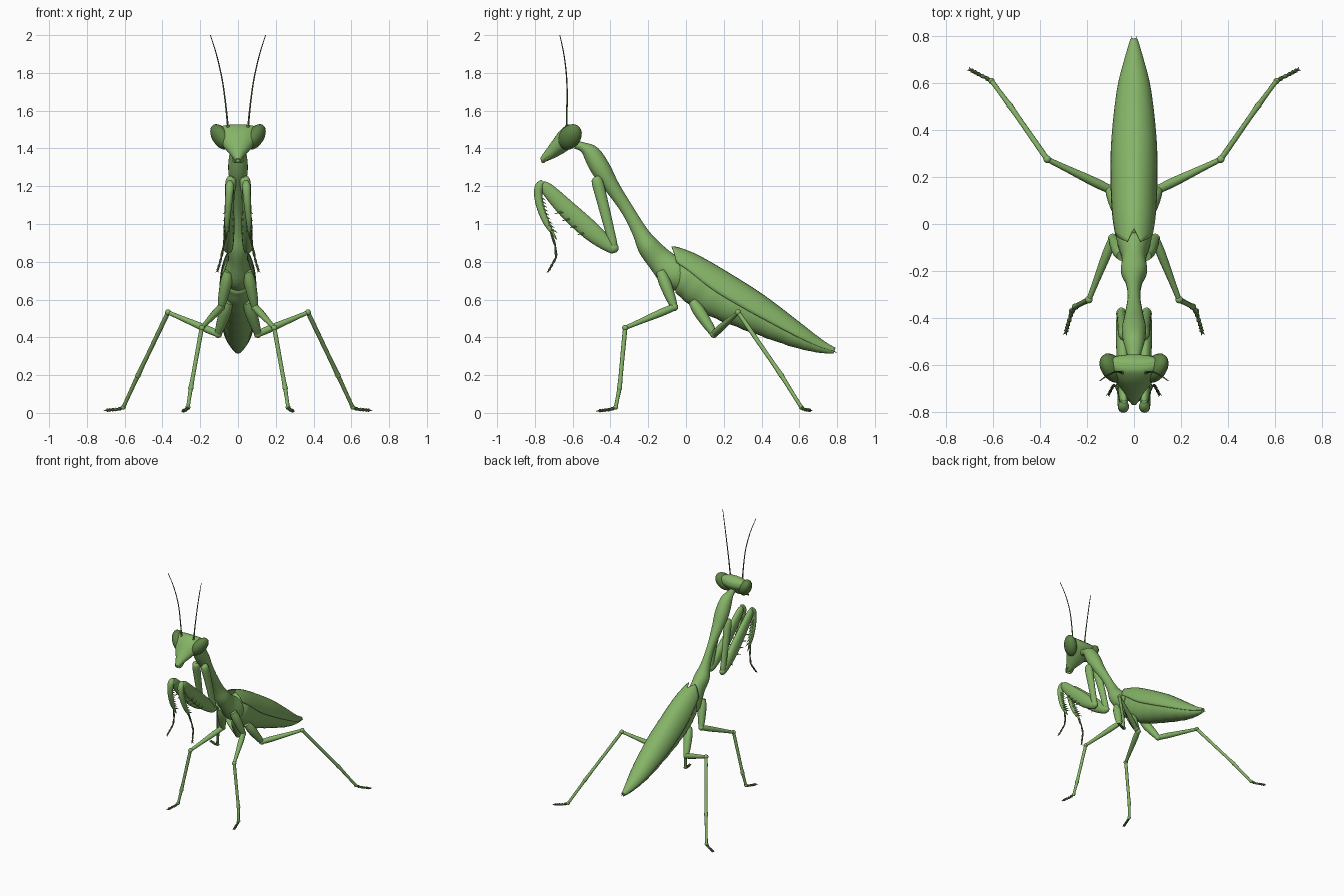
import bpy, bmesh, math
from mathutils import Vector, Matrix

if "Cube" in bpy.data.objects:
    bpy.data.objects.remove(bpy.data.objects["Cube"])


def material(name, rgb):
    m = bpy.data.materials.new(name)
    m.diffuse_color = (*rgb, 1)
    m.use_nodes = True
    m.node_tree.nodes["Principled BSDF"].inputs["Base Color"].default_value = m.diffuse_color
    return m


GREEN = material("leaf_green", (0.235, 0.455, 0.135))
EYE = material("eye_green", (0.11, 0.225, 0.06))
DARK = material("dark_green", (0.10, 0.185, 0.06))


def at(pts, u):
    """Smooth sample of a path of (x, y, z, half_width, half_depth)."""
    n = len(pts)
    f = max(0, min(1, u)) * (n - 1)
    i = min(int(f), n - 2)
    w = f - i
    p = [pts[max(0, min(n - 1, k))] for k in range(i - 1, i + 3)]
    return [0.5 * (2 * b + (c - a) * w + (2 * a - 5 * b + 4 * c - d) * w * w
                   + (3 * b - a - 3 * c + d) * w ** 3) for a, b, c, d in zip(*p)]


def ring_point(pts, u, ang):
    """Point on the skin; angle 0 is up for a path running backwards."""
    x, y, z, a, b = at(pts, u)
    e = 0.01
    t = (Vector(at(pts, u + e)[:3]) - Vector(at(pts, u - e)[:3])).normalized()
    ref = Vector((1, 0, 0)) if abs(t.x) < 0.95 else Vector((0, 0, 1))
    s = (ref - t * t.dot(ref)).normalized()
    up = s.cross(t)
    return Vector((x, y, z)) + s * max(a, .001) * math.sin(ang) + up * max(b, .001) * math.cos(ang)


def loft(bm, pts, sides=14, sub=4, ridge=0):
    pts = [p if len(p) == 5 else (*p, p[3]) for p in pts]
    n = (len(pts) - 1) * sub
    rings = []
    for i in range(n + 1):
        ring = [ring_point(pts, i / n, 2 * math.pi * k / sides) for k in range(sides)]
        c = Vector(at(pts, i / n)[:3])
        f = 1 - ridge * (i % 4) / 3
        rings.append([bm.verts.new(c + (p - c) * f) for p in ring])
    for r, q in zip(rings, rings[1:]):
        for k in range(sides):
            bm.faces.new((r[k - 1], r[k], q[k], q[k - 1]))
    bm.faces.new(rings[0])
    bm.faces.new(rings[-1])


def ball(bm, c, r, rot=None):
    r = r if isinstance(r, tuple) else (r, r, r)
    m = Matrix.Translation(c) @ (rot or Matrix()) @ Matrix.Diagonal((*r, 1))
    bmesh.ops.create_uvsphere(bm, u_segments=20, v_segments=12, radius=1, matrix=m)


def spine(bm, a, b, r=0.006):
    loft(bm, [(*a, r), (*b, 0.001)], 6, 1)


def finish(name, bm, mat=GREEN, mirror=False, solid=0):
    bmesh.ops.recalc_face_normals(bm, faces=bm.faces)
    me = bpy.data.meshes.new(name)
    bm.to_mesh(me)
    bm.free()
    me.materials.append(mat)
    me.shade_smooth()
    me.set_sharp_from_angle(angle=math.radians(40))
    ob = bpy.data.objects.new(name, me)
    bpy.context.collection.objects.link(ob)
    if solid:
        s = ob.modifiers.new("thickness", 'SOLIDIFY')
        s.thickness, s.offset = solid, 0
    if mirror:
        ob.modifiers.new("mirror", 'MIRROR')
    return ob


# long thorax, from neck to the wing base
bm = bmesh.new()
loft(bm, [(0, -.585, 1.42, .022), (0, -.545, 1.407, .032, .026), (0, -.5, 1.372, .045, .046),
          (0, -.45, 1.29, .052, .052), (0, -.39, 1.195, .04, .04), (0, -.31, 1.074, .027, .034),
          (0, -.245, .96, .036, .041), (0, -.2, .882, .056, .058), (0, -.14, .812, .052, .068),
          (0, -.06, .735, .075, .085), (0, 0, .70, .06, .06)], 24, 4)
finish("thorax", bm)

# abdomen with ringed segments
BODY = [(0, -.12, .807, .066, .09), (0, -.002, .735, .087, .115), (0, .14, .64, .095, .127),
        (0, .348, .533, .093, .107), (0, .568, .415, .069, .068), (0, .7, .353, .037, .036),
        (0, .785, .326, .012, .014)]
bm = bmesh.new()
loft(bm, [(0, -.08, .76, .03, .04)] + [(x, y, z, a * .97, b * .97) for x, y, z, a, b in BODY[1:]],
     28, 8, .035)
finish("abdomen", bm)

# folded wing covers with a notched front edge
bm = bmesh.new()
WING = [(x, y, z, a + .002, b + .003) for x, y, z, a, b in BODY]
COLS, ROWS = 9, 30
grid = []
for j in range(COLS + 1):
    deg = 90 * j / COLS
    u0 = .08 * (1 - deg / 30) if deg < 30 else .09 * (deg - 30) / 60
    col = []
    for i in range(ROWS + 1):
        u = u0 + (1 - u0) * i / ROWS
        phi = math.radians(deg) * (72 + 20 * min(1, 2 * u)) / 90
        col.append(bm.verts.new(ring_point(WING, u, phi)))
    grid.append(col)
for p, q in zip(grid, grid[1:]):
    for i in range(ROWS):
        bm.faces.new((p[i], p[i + 1], q[i + 1], q[i]))
finish("wing_covers", bm, mirror=True, solid=.005)

# tail prongs
bm = bmesh.new()
spine(bm, (.006, .765, .335), (.01, .8, .318), .005)
finish("tail_prongs", bm, mirror=True)

# triangular head, wide between the eyes
bm = bmesh.new()
loft(bm, [(0, -.576, 1.512, .085, .02), (0, -.592, 1.494, .122, .047), (0, -.63, 1.455, .108, .054),
          (0, -.67, 1.415, .078, .046), (0, -.71, 1.38, .047, .034), (0, -.745, 1.352, .025, .022),
          (0, -.765, 1.338, .012, .012)], 28, 4)
ball(bm, (0, -.755, 1.34), (.014, .014, .018))
finish("head", bm)

# mouth feelers
bm = bmesh.new()
loft(bm, [(.022, -.71, 1.365, .007), (.026, -.74, 1.34, .007), (.014, -.757, 1.325, .004)], 8, 3)
finish("mouth_feelers", bm, mirror=True)

# bulging eyes, leaning outward at the top
bm = bmesh.new()
rot = Matrix.Rotation(math.radians(-35), 4, 'X') @ Matrix.Rotation(math.radians(30), 4, 'Y')
ball(bm, (.092, -.614, 1.461), (.044, .057, .08), rot)
finish("eyes", bm, EYE, mirror=True)

# antennae
bm = bmesh.new()
ball(bm, (.052, -.632, 1.515), .009)
loft(bm, [(.053, -.632, 1.51, .005), (.065, -.63, 1.63, .004), (.083, -.631, 1.76, .0035),
          (.112, -.645, 1.89, .003), (.146, -.668, 2.0, .002)], 8, 4)
finish("antennae", bm, DARK, mirror=True)

# grasping forelegs: upper arm
bm = bmesh.new()
loft(bm, [(.034, -.478, 1.25, .012), (.038, -.47, 1.225, .028, .03), (.046, -.44, 1.11, .024, .029),
          (.052, -.405, .97, .02, .025), (.054, -.385, .89, .02, .022), (.054, -.38, .865, .01)], 16, 4)
ball(bm, (.054, -.382, .873), (.022, .026, .026))
finish("foreleg_upper", bm, mirror=True)

# grasping forelegs: thick thigh with spines
bm = bmesh.new()
loft(bm, [(.052, -.375, .86, .012), (.051, -.395, .874, .024, .03), (.048, -.5, .96, .029, .05),
          (.045, -.63, 1.078, .025, .048), (.043, -.735, 1.185, .022, .034),
          (.043, -.768, 1.215, .01, .014)], 18, 4)
for k in range(4):
    y, z = -.53 - .04 * k, .955 + .037 * k
    spine(bm, (.062, y, z), (.078, y - .045, z - .012), .007)
    spine(bm, (.03, y, z), (.022, y - .035, z - .01), .006)
finish("foreleg_thigh", bm, mirror=True)

# grasping forelegs: hooked shin with a saw of spines
bm = bmesh.new()
SHIN = [(.043, -.755, 1.225, .012), (.044, -.776, 1.2, .023, .023), (.047, -.782, 1.15, .021, .022),
        (.052, -.768, 1.08, .018, .02), (.058, -.735, 1.0, .013, .016), (.062, -.684, .918, .002)]
loft(bm, SHIN, 14, 4)
for k in range(9):
    x, y, z = at([p[:4] for p in SHIN], .42 + .055 * k)[:3]
    for side in (-1, 1):
        spine(bm, (x + side * .008, y + .006, z), (x + side * .013, y + .038, z - .018), .006)
finish("foreleg_shin", bm, mirror=True)


def foot(bm, pts, r):
    """Beaded foot segments ending in two claws."""
    for a, b in zip(pts, pts[1:]):
        a, b = Vector(a), Vector(b)
        loft(bm, [(*a, r * .6), (*a.lerp(b, .75), r), (*b, r * .7)], 8, 1)
    d = (Vector(pts[-1]) - Vector(pts[-2])).normalized()
    s = d.cross(Vector((0, 0, 1))).normalized()
    for k in (-1, 1):
        spine(bm, pts[-1], Vector(pts[-1]) + d * .014 + s * k * .008, r * .5)


# forefeet
bm = bmesh.new()
foot(bm, [(.062, -.722, .975), (.076, -.692, .885), (.088, -.687, .825), (.096, -.703, .795),
          (.103, -.717, .77), (.108, -.726, .755)], .007)
finish("forefeet", bm, DARK, mirror=True)


def walking_leg(name, hip, trochanter, knee, joint, ankle, toes):
    bm = bmesh.new()
    h, t, k, j, a = map(Vector, (hip, trochanter, knee, joint, ankle))
    loft(bm, [(*h, .024), (*h.lerp(t, .3), .032), (*h.lerp(t, .75), .026), (*t, .018)], 14, 4)
    ball(bm, t, .021)
    loft(bm, [(*t, .018), (*t.lerp(k, .25), .02), (*t.lerp(k, .7), .014), (*k, .011)], 12, 3)
    ball(bm, k, .016)
    loft(bm, [(*k, .011), (*k.lerp(j, .15), .012), (*k.lerp(j, .8), .011), (*j, .014)], 10, 3)
    ball(bm, j, .014)
    loft(bm, [(*j, .012), (*j.lerp(a, .5), .01), (*a, .01)], 10, 2)
    ball(bm, a, .013)
    finish(name, bm, mirror=True)
    bm = bmesh.new()
    b = Vector(toes)
    foot(bm, [a.lerp(b, f) - Vector((0, 0, .009 * min(1, f * 5))) * (1 - f)
              for f in (0, .3, .52, .7, .85, 1)], .01)
    finish(name.replace("legs", "feet"), bm, DARK, mirror=True)


# four walking legs
walking_leg("middle_legs", (.05, -.135, .75), (.09, -.062, .56), (.192, -.322, .45),
            (.25, -.352, .13), (.265, -.372, .03), (.29, -.46, .011))
walking_leg("hind_legs", (.05, .035, .59), (.105, .148, .418), (.37, .276, .532),
            (.53, .506, .197), (.607, .61, .03), (.695, .656, .014))
